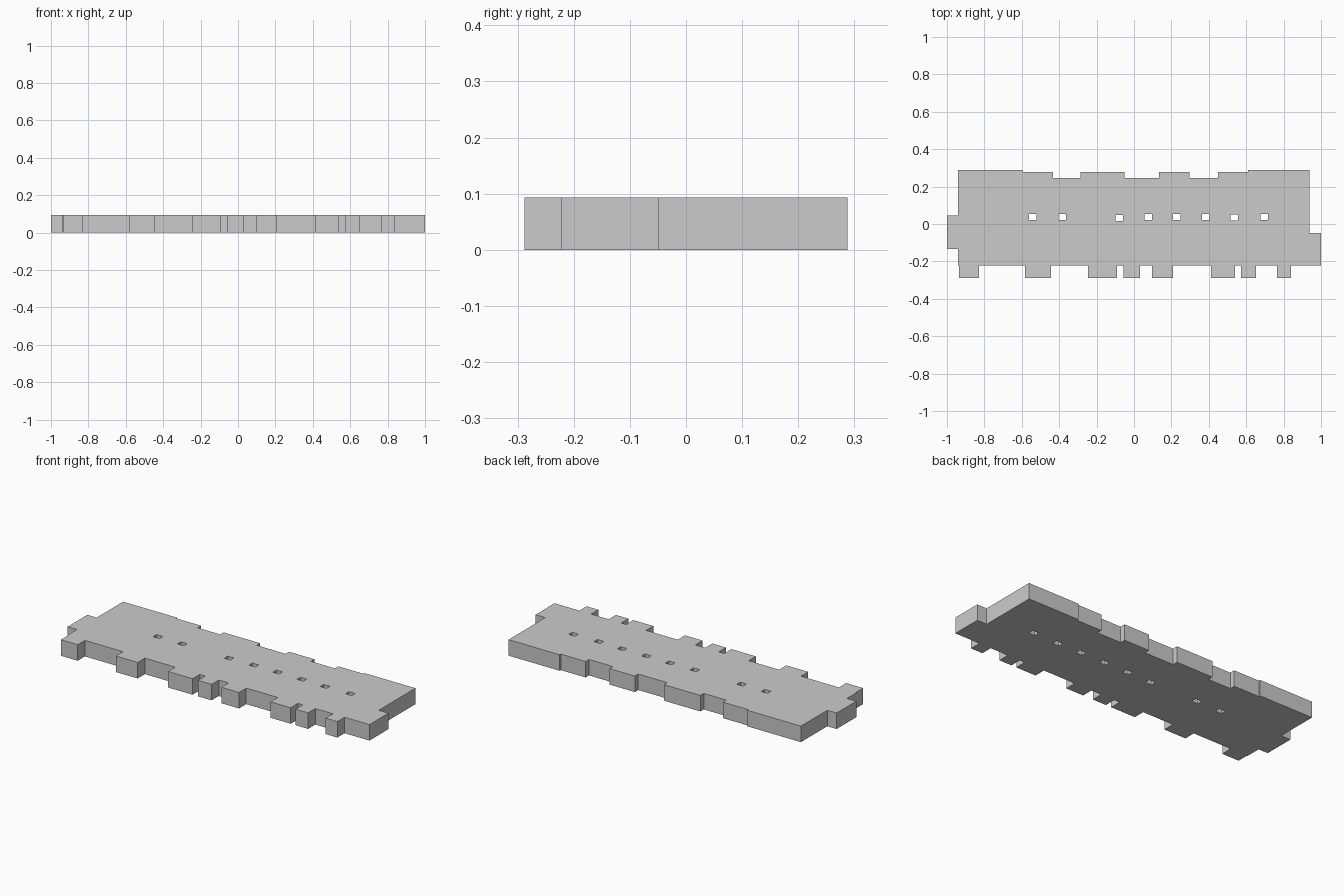
import bpy, bmesh

if "Cube" in bpy.data.objects:
    bpy.data.objects.remove(bpy.data.objects["Cube"])

HEIGHT = 0.093
BACK, STEP, RECESS = 0.288, 0.278, 0.247
FRONT, WALL = -0.288, -0.222

# front bays as (left, right)
bays = [(-0.936, -0.828), (-0.583, -0.443), (-0.247, -0.09), (-0.055, 0.032),
        (0.096, 0.208), (0.412, 0.54), (0.572, 0.652), (0.765, 0.84)]
# back wall runs as (right end, left end, y)
back_runs = [(0.938, 0.61, BACK), (0.61, 0.45, STEP), (0.45, 0.296, RECESS),
             (0.296, 0.134, STEP), (0.134, -0.052, RECESS), (-0.052, -0.287, STEP),
             (-0.287, -0.432, RECESS), (-0.432, -0.595, STEP), (-0.595, -0.94, BACK)]
# light shafts as (centre x, centre y)
shafts = [(-0.541, 0.038), (-0.384, 0.038), (-0.08, 0.033), (0.076, 0.037),
          (0.229, 0.037), (0.384, 0.037), (0.536, 0.034), (0.697, 0.037)]

# outline, counter-clockwise from the front left corner
outline = [(-0.94, WALL)]
for a, b in bays:
    outline += [(a, WALL), (a, FRONT), (b, FRONT), (b, WALL)]
# right wing
outline += [(1.0, WALL), (1.0, -0.048), (0.938, -0.048)]
for a, b, y in back_runs:
    outline += [(a, y), (b, y)]
# left wing
outline += [(-0.94, 0.046), (-1.0, 0.046), (-1.0, -0.134), (-0.94, -0.134)]


def add_loop(curve, points):
    spline = curve.splines.new('POLY')
    spline.points.add(len(points) - 1)
    for p, (x, y) in zip(spline.points, points):
        p.co = (x, y, 0, 1)
    spline.use_cyclic_u = True


# floor plan curve with shaft openings, extruded to full height
plan = bpy.data.curves.new("building_block", 'CURVE')
plan.dimensions = '2D'
plan.fill_mode = 'BOTH'
plan.extrude = HEIGHT / 2
add_loop(plan, outline)
for x, y in shafts:
    w, d = 0.02, 0.016
    add_loop(plan, [(x - w, y - d), (x + w, y - d), (x + w, y + d), (x - w, y + d)])

block = bpy.data.objects.new("building_block", plan)
bpy.context.collection.objects.link(block)
bpy.context.view_layer.objects.active = block
block.select_set(True)
bpy.ops.object.convert(target='MESH')
block = bpy.context.object

# weld into a closed solid standing on the ground
bm = bmesh.new()
bm.from_mesh(block.data)
bmesh.ops.remove_doubles(bm, verts=bm.verts, dist=0.0005)
bmesh.ops.translate(bm, verts=bm.verts, vec=(0, 0, HEIGHT / 2))
bmesh.ops.recalc_face_normals(bm, faces=bm.faces)
for f in bm.faces:
    f.smooth = False
bm.to_mesh(block.data)
bm.free()
